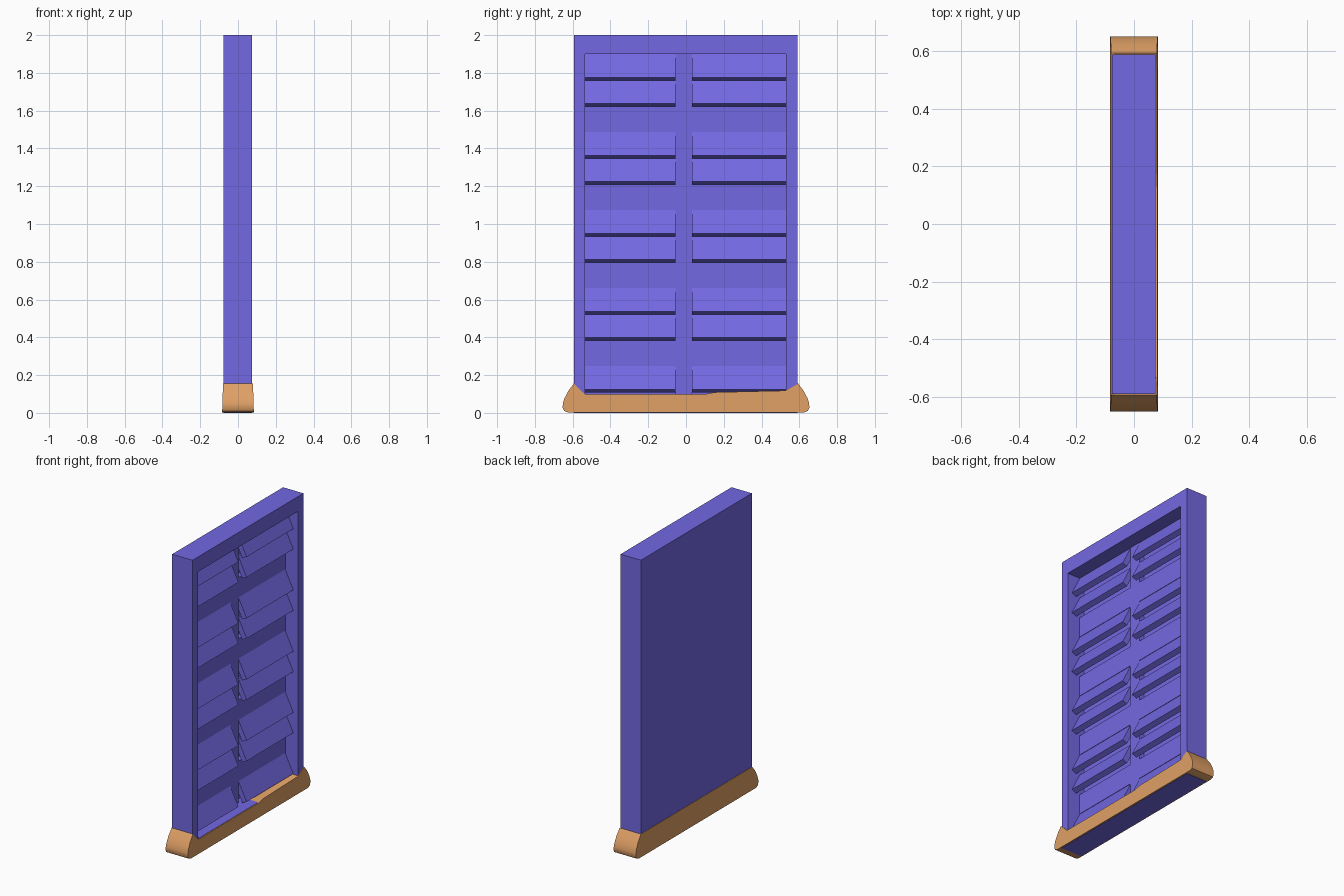
import bpy, bmesh, math

if "Cube" in bpy.data.objects:
    bpy.data.objects.remove(bpy.data.objects["Cube"])


def material(name, rgb):
    m = bpy.data.materials.new(name)
    m.diffuse_color = (*rgb, 1)
    m.use_nodes = True
    m.node_tree.nodes["Principled BSDF"].inputs["Base Color"].default_value = m.diffuse_color
    return m


PURPLE = material("violet_paint", (0.171, 0.138, 0.76))
SAND = material("sand_orange", (0.74, 0.35, 0.13))


def finish(bm, name, mat):
    bmesh.ops.recalc_face_normals(bm, faces=bm.faces)
    me = bpy.data.meshes.new(name)
    bm.to_mesh(me)
    bm.free()
    me.materials.append(mat)
    ob = bpy.data.objects.new(name, me)
    bpy.context.collection.objects.link(ob)
    return ob


def add_box(bm, x0, x1, y0, y1, z0, z1):
    vs = bmesh.ops.create_cube(bm, size=1)["verts"]
    for v in vs:
        v.co.x = x1 if v.co.x > 0 else x0
        v.co.y = y1 if v.co.y > 0 else y0
        v.co.z = z1 if v.co.z > 0 else z0


def add_prism(bm, rings):
    # two matching rings of points joined into a closed solid
    a, b = [[bm.verts.new(p) for p in ring] for ring in rings]
    n = len(a)
    bm.faces.new(a)
    bm.faces.new(b[::-1])
    for i in range(n):
        j = (i + 1) % n
        bm.faces.new((a[i], b[i], b[j], a[j]))


# Outer frame: a rectangular ring extruded through the full depth
Y0, Y1, YI0, YI1 = -0.592, 0.59, -0.535, 0.53
bm = bmesh.new()
outer = [(Y0, 0), (Y1, 0), (Y1, 2), (Y0, 2)]
inner = [(YI0, 0.1), (YI1, 0.1), (YI1, 1.9), (YI0, 1.9)]
rings = [[bm.verts.new((x, y, z)) for y, z in loop]
         for x in (-0.077, 0.075) for loop in (outer, inner)]
bo, bi, fo, fi = rings
bm.faces.new(bo)
for i in range(4):
    j = (i + 1) % 4
    bm.faces.new((fo[i], fo[j], fi[j], fi[i]))
    bm.faces.new((fo[i], fo[j], bo[j], bo[i]))
    bm.faces.new((fi[i], fi[j], bi[j], bi[i]))
bm.faces.new(bi)
bmesh.ops.translate(bm, verts=bi, vec=(0.024, 0, 0))   # recess floor
finish(bm, "frame", PURPLE)

# Raised grid inside the recess: centre post and cross bands
GROUP, SLAT = 0.413, 0.1376
GX0, GX1 = -0.06, -0.017
bm = bmesh.new()
add_box(bm, GX0, GX1, -0.055, 0.032, 0.09, 1.9)
for k in range(4):
    top = 1.622 - k * GROUP
    for a, b in ((YI0, -0.055), (0.032, YI1)):
        add_box(bm, GX0, GX1, a, b, top - 0.135, top)
finish(bm, "inner_grid", PURPLE)

# Tilted louvre slats: pairs in each opening, one in the lowest
section = [(-0.02, 0), (0.042, -0.125), (0.009, -0.14), (-0.053, -0.015)]
bm = bmesh.new()
for k in range(5):
    for s in range(2 if k < 4 else 1):
        top = 1.9 - k * GROUP - s * SLAT
        for a, b in ((YI0, -0.055), (0.032, YI1)):
            add_prism(bm, [[(x, y, top + z) for x, z in section] for y in (a, b)])
finish(bm, "louvre_slats", PURPLE)

# Sand drift around the foot, with rounded ends
end = [(0.625, 0.002), (0.645, 0.01), (0.653, 0.028), (0.652, 0.05),
       (0.642, 0.08), (0.624, 0.115), (0.594, 0.155)]
profile = end + [(0.53, 0.118), (0.15, 0.109), (0.1, 0.098), (-0.535, 0.098)]
profile += [(-y, z) for y, z in reversed(end)]


def half_width(z):
    return 0.084 - 0.03 * z


bm = bmesh.new()
add_prism(bm, [[(s * half_width(z), y, z) for y, z in profile] for s in (-1, 1)])
drift = finish(bm, "sand_drift", SAND)
bpy.context.view_layer.objects.active = drift
drift.select_set(True)
bpy.ops.object.shade_smooth_by_angle(angle=math.radians(35))

# Sand piled straight along the closed back
bm = bmesh.new()
back = [(0.594, 0.09), (0.594, 0.155), (-0.594, 0.155), (-0.594, 0.09)]
add_prism(bm, [[(-half_width(z), y, z) for y, z in back],
               [(-0.07, y, z) for y, z in back]])
finish(bm, "back_sand", SAND)
